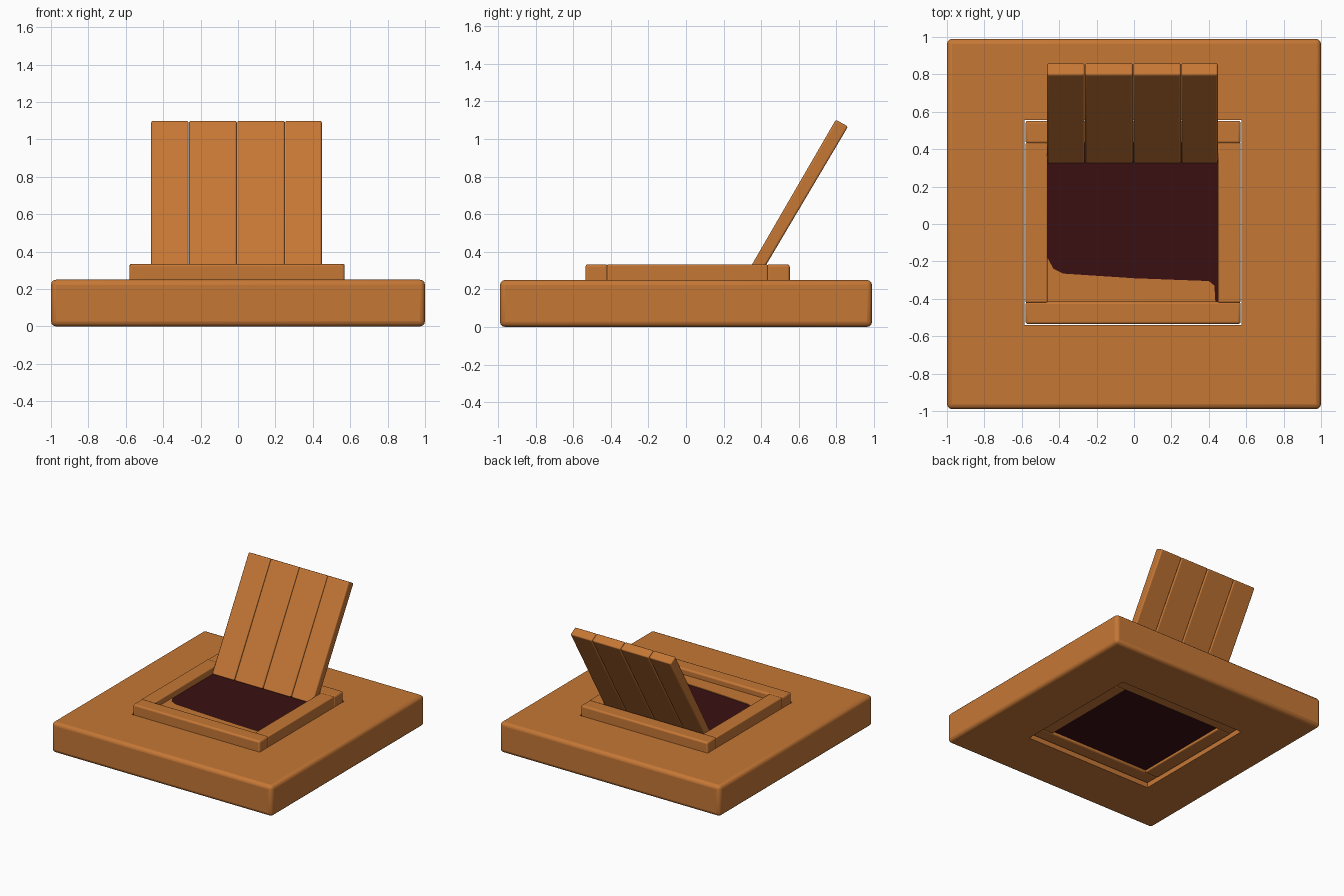
import bpy, bmesh, math
from mathutils import Matrix, Vector

if "Cube" in bpy.data.objects:
    bpy.data.objects.remove(bpy.data.objects["Cube"])


def material(name, rgb):
    m = bpy.data.materials.new(name)
    m.diffuse_color = (*rgb, 1)
    m.use_nodes = True
    m.node_tree.nodes["Principled BSDF"].inputs["Base Color"].default_value = m.diffuse_color
    return m


WOOD = material("warm_wood", (0.56, 0.185, 0.036))
DARK = material("dark_maroon", (0.042, 0.005, 0.006))


def finish(ob, bevel, segments=3):
    if bevel:
        b = ob.modifiers.new("rounded_edges", 'BEVEL')
        b.width, b.segments, b.limit_method = bevel, segments, 'ANGLE'
    bpy.ops.object.select_all(action='DESELECT')
    ob.select_set(True)
    bpy.context.view_layer.objects.active = ob
    bpy.ops.object.shade_smooth_by_angle(angle=math.radians(35))
    return ob


def box(name, lo, hi, mat, bevel=0.0):
    lo, hi = Vector(lo), Vector(hi)
    bm = bmesh.new()
    bmesh.ops.create_cube(bm, size=1)
    bm.transform(Matrix.Translation((lo + hi) / 2) @ Matrix.Diagonal((*(hi - lo), 1)))
    me = bpy.data.meshes.new(name)
    bm.to_mesh(me)
    bm.free()
    ob = bpy.data.objects.new(name, me)
    bpy.context.collection.objects.link(ob)
    me.materials.append(mat)
    return finish(ob, bevel)


def prism(name, outline, to_point, offset, mat, bevel=0.0):
    """Extrude a 2D outline by an offset vector."""
    bm = bmesh.new()
    face = bm.faces.new([bm.verts.new(to_point(*p)) for p in outline])
    new = bmesh.ops.extrude_face_region(bm, geom=[face])["geom"]
    bmesh.ops.translate(bm, vec=offset, verts=[v for v in new if isinstance(v, bmesh.types.BMVert)])
    bmesh.ops.recalc_face_normals(bm, faces=bm.faces)
    me = bpy.data.meshes.new(name)
    bm.to_mesh(me)
    bm.free()
    ob = bpy.data.objects.new(name, me)
    bpy.context.collection.objects.link(ob)
    me.materials.append(mat)
    return finish(ob, bevel)


# Square slab with a rectangular opening
base = box("base_slab", (-1, -0.99, 0), (1, 0.99, 0.25), WOOD, 0.028)
cutter = box("opening_cutter", (-0.585, -0.54, -0.2), (0.575, 0.555, 0.5), WOOD)
cutter.hide_render = True
cutter.hide_set(True)
cut = base.modifiers.new("opening", 'BOOLEAN')
cut.operation, cut.object, cut.solver = 'DIFFERENCE', cutter, 'EXACT'

# Four beams lining the opening
Z0, Z1 = 0.03, 0.333
box("front_beam", (-0.58, -0.535, Z0), (0.57, -0.415, Z1), WOOD, 0.014)
box("back_beam", (-0.58, 0.43, Z0), (0.57, 0.552, Z1), WOOD, 0.014)
box("left_beam", (-0.58, -0.42, Z0), (-0.462, 0.435, Z1), WOOD, 0.008)
box("right_beam", (0.448, -0.42, Z0), (0.57, 0.435, Z1), WOOD, 0.008)

# Dark filling inside the frame
box("dark_shaft", (-0.465, -0.42, 0.05), (0.452, 0.435, 0.28), DARK)

# Thin uneven wooden sill along the front of the dark area
prism("front_sill",
      [(-0.463, -0.417), (0.435, -0.417), (0.43, -0.33), (0.40, -0.305), (0.0, -0.29),
       (-0.38, -0.265), (-0.43, -0.24), (-0.463, -0.18)],
      lambda x, y: (x, y, 0.279), (0, 0, 0.006), WOOD)

# Open lid made of four leaning planks
edges = [-0.465, -0.263, -0.005, 0.252, 0.449]
side = [(0.322, 0.282), (0.398, 0.282), (0.862, 1.066), (0.797, 1.102)]
for i, (a, b) in enumerate(zip(edges, edges[1:])):
    prism(f"lid_plank_{i + 1}", side, lambda y, z: (a + 0.001, y, z),
          (b - a - 0.002, 0, 0), WOOD, 0.01)
